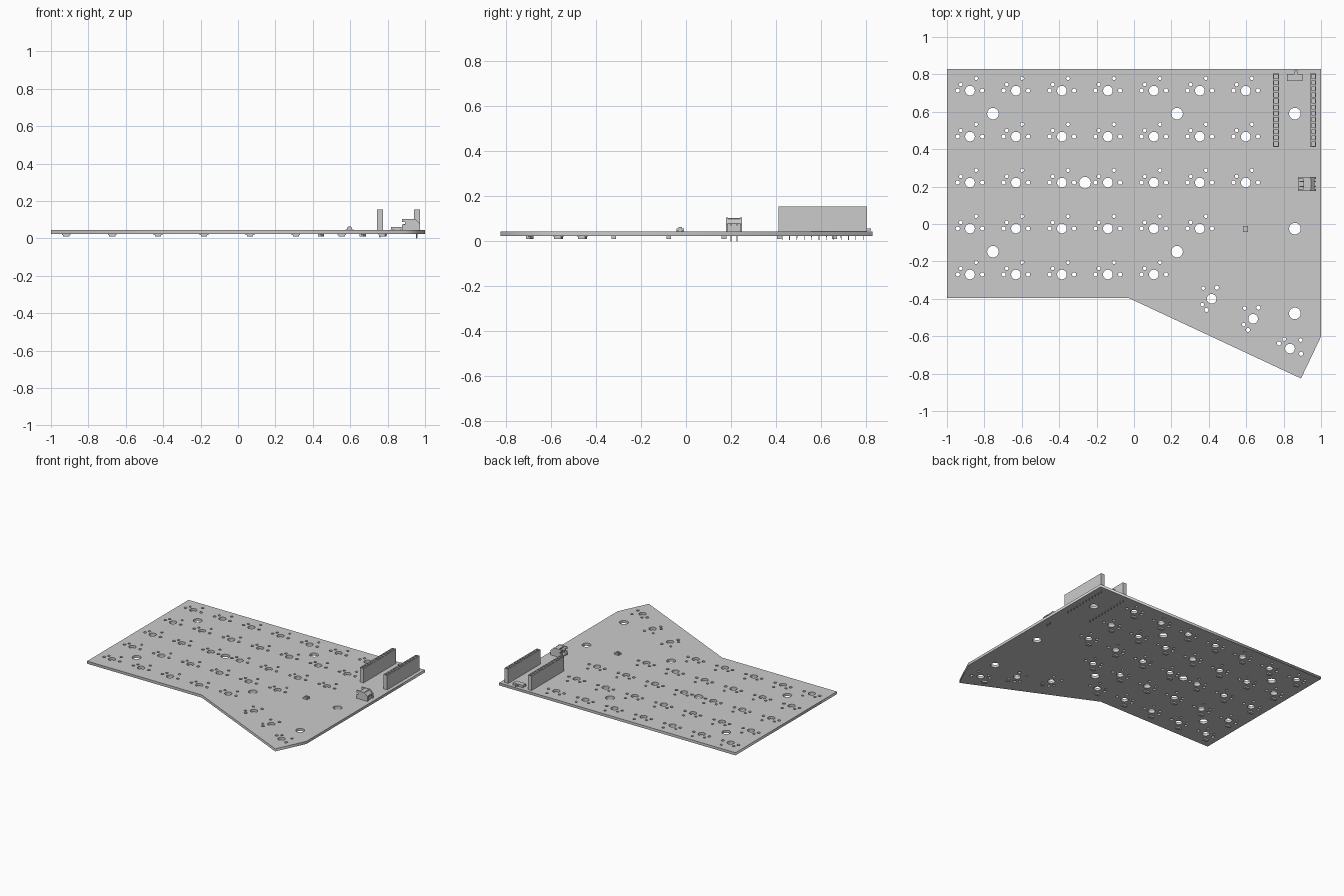
import bpy, bmesh
from math import sin, cos, pi, radians
from mathutils import Matrix, Vector

cube = bpy.data.objects.get("Cube")
if cube:
    bpy.data.objects.remove(cube, do_unlink=True)

grey = bpy.data.materials.new("plain grey")
grey.use_nodes = True
grey.diffuse_color = (0.6, 0.6, 0.6, 1)
grey.node_tree.nodes["Principled BSDF"].inputs["Base Color"].default_value = (0.6, 0.6, 0.6, 1)

MM = 0.0129             # one millimetre in model units
PITCH = 19.05 * MM      # key spacing
BOTTOM, TOP = 0.024, 0.044


def add_object(name, mesh):
    obj = bpy.data.objects.new(name, mesh)
    bpy.context.collection.objects.link(obj)
    mesh.materials.clear()
    mesh.materials.append(grey)
    return obj


def finish(name, bm):
    bmesh.ops.recalc_face_normals(bm, faces=bm.faces)
    mesh = bpy.data.meshes.new(name)
    bm.to_mesh(mesh)
    bm.free()
    return add_object(name, mesh)


def box(bm, x0, x1, y0, y1, z0, z1, place=Matrix()):
    size = Matrix.Diagonal((x1 - x0, y1 - y0, z1 - z0, 1))
    mid = Matrix.Translation(((x0 + x1) / 2, (y0 + y1) / 2, (z0 + z1) / 2))
    return bmesh.ops.create_cube(bm, size=1, matrix=place @ mid @ size)["verts"]


def prism(bm, profile, y0, y1):
    """Extrude an x-z outline along y."""
    face = bm.faces.new([bm.verts.new((x, y0, z)) for x, z in profile])
    new = bmesh.ops.extrude_face_region(bm, geom=[face])["geom"]
    bmesh.ops.translate(bm, vec=(0, y1 - y0, 0),
                        verts=[v for v in new if isinstance(v, bmesh.types.BMVert)])


# Key positions: a staggered count of columns per row, then three turned thumb keys
keys = []
for row, count in enumerate((7, 7, 7, 6, 5)):
    for col in range(count):
        keys.append((-0.877 + col * PITCH, 0.713 - row * PITCH, 0))
keys += [(0.415, -0.40, 65), (0.637, -0.507, 65), (0.834, -0.666, -25)]
key_frames = [Matrix.Translation((x, y, 0)) @ Matrix.Rotation(radians(a), 4, "Z")
              for x, y, a in keys]

# Circuit board: flat outline with round holes, given thickness
curve = bpy.data.curves.new("board_outline", "CURVE")
curve.dimensions = "2D"
curve.fill_mode = "BOTH"
curve.extrude = (TOP - BOTTOM) / 2


def loop(points):
    spline = curve.splines.new("POLY")
    spline.points.add(len(points) - 1)
    for p, (x, y) in zip(spline.points, points):
        p.co = (x, y, 0, 1)
    spline.use_cyclic_u = True


def hole(x, y, r, sides=24):
    loop([(x + r * cos(2 * pi * i / sides), y + r * sin(2 * pi * i / sides))
          for i in range(sides)])


loop([(-1, 0.83), (-1, -0.395), (-0.03, -0.395), (0.893, -0.826), (1, -0.602), (1, 0.83)])
# Switch holes: centre post, two side posts, two contacts
for frame in key_frames:
    for x, y, r in ((0, 0, 2), (-5.08, 0, 0.87), (5.08, 0, 0.87),
                    (-3.81, 2.54, 0.75), (2.54, 5.08, 0.75)):
        p = frame @ Vector((x * MM, y * MM, 0))
        hole(p.x, p.y, r * MM, 32 if r > 1 else 16)
# Mounting holes
for x, y in ((-0.754, 0.59), (0.23, 0.59), (0.86, 0.59), (-0.754, -0.148),
             (0.23, -0.148), (-0.262, 0.221), (0.86, -0.025), (0.86, -0.478)):
    hole(x, y, 0.031, 32)

outline = bpy.data.objects.new("board_outline", curve)
bpy.context.collection.objects.link(outline)
bpy.context.view_layer.update()
graph = bpy.context.evaluated_depsgraph_get()
mesh = bpy.data.meshes.new_from_object(outline.evaluated_get(graph))
bpy.data.objects.remove(outline, do_unlink=True)
board = add_object("circuit_board", mesh)
bm = bmesh.new()
bm.from_mesh(mesh)
bmesh.ops.remove_doubles(bm, verts=bm.verts, dist=1e-5)
bmesh.ops.recalc_face_normals(bm, faces=bm.faces)
bmesh.ops.translate(bm, vec=(0, 0, (TOP + BOTTOM) / 2), verts=bm.verts)
bm.to_mesh(mesh)
bm.free()

# Diodes on the underside, one per key
bm = bmesh.new()
for frame in key_frames:
    spot = frame @ Matrix.Translation((-0.042, -0.052, 0))
    box(bm, -0.017, 0.017, -0.0105, 0.0105, 0.011, BOTTOM - 0.001, spot)
    for s in (-1, 1):
        lead = sorted((s * 0.015, s * 0.023))
        box(bm, *lead, -0.004, 0.004, 0.019, BOTTOM, spot)
finish("diodes", bm)

# Two socket strips with recessed openings and solder tails
STEP = 2.54 * MM
for name, cx in (("left_socket_strip", 0.958), ("right_socket_strip", 0.759)):
    bm = bmesh.new()
    y0, y1 = 0.608 - 6 * STEP, 0.608 + 6 * STEP
    for i in range(12):
        box(bm, cx - 0.016, cx + 0.016, y0 + i * STEP, y0 + (i + 1) * STEP, TOP, 0.154)
    inner = [f for f in bm.faces if abs(f.normal.y) > 0.9
             and y0 + 0.001 < f.calc_center_median().y < y1 - 0.001]
    bmesh.ops.delete(bm, geom=inner, context="FACES_ONLY")
    bmesh.ops.remove_doubles(bm, verts=bm.verts, dist=1e-4)
    tops = [f for f in bm.faces if f.normal.z > 0.9]
    bmesh.ops.inset_individual(bm, faces=tops, thickness=0.009)
    floors = bmesh.ops.extrude_discrete_faces(bm, faces=tops)["faces"]
    bmesh.ops.translate(bm, vec=(0, 0, -0.05), verts=[v for f in floors for v in f.verts])
    for i in range(12):
        y = y0 + (i + 0.5) * STEP
        tail = box(bm, cx - 0.004, cx + 0.004, y - 0.0025, y + 0.0025, 0.005, TOP)
        for v in tail:
            if v.co.z < 0.01:
                v.co.x = cx + (v.co.x - cx) * 0.5
                v.co.y = y + (v.co.y - y) * 0.5
    finish(name, bm)

# Battery connector: notched side walls, floor, roof tongue, sloped back, two pins
bm = bmesh.new()
wall = [(0.877, TOP), (0.973, TOP), (0.973, 0.078), (0.945, 0.105), (0.877, 0.105),
        (0.877, 0.088), (0.892, 0.088), (0.892, 0.074), (0.877, 0.074)]
prism(bm, wall, 0.177, 0.187)
prism(bm, wall, 0.24, 0.25)
prism(bm, [(0.94, TOP), (0.965, TOP), (0.965, 0.08), (0.945, 0.1), (0.94, 0.1)], 0.187, 0.24)
box(bm, 0.88, 0.94, 0.187, 0.24, TOP, 0.054)
box(bm, 0.905, 0.94, 0.187, 0.24, 0.095, 0.104)
for y in (0.2, 0.227):
    box(bm, 0.885, 0.972, y - 0.003, y + 0.003, 0.07, 0.077)
    box(bm, 0.951, 0.957, y - 0.003, y + 0.003, 0, 0.05)
finish("battery_connector", bm)

# Slide switch with lever, end feet and terminals
bm = bmesh.new()
box(bm, 0.818, 0.902, 0.765, 0.803, TOP, 0.062)
box(bm, 0.857, 0.873, 0.803, 0.822, 0.049, 0.057)
for x in (0.815, 0.898):
    for y in (0.764, 0.794):
        box(bm, x, x + 0.008, y, y + 0.01, TOP, 0.048)
for x in (0.83, 0.869, 0.888):
    box(bm, x - 0.003, x + 0.003, 0.754, 0.766, TOP, 0.048)
finish("power_switch", bm)

# Small square button with terminals
bm = bmesh.new()
box(bm, 0.582, 0.61, -0.042, -0.01, TOP, 0.058)
box(bm, 0.588, 0.604, -0.034, -0.018, 0.058, 0.064)
for x in (0.575, 0.609):
    for y in (-0.039, -0.019):
        box(bm, x, x + 0.008, y, y + 0.006, TOP, 0.048)
finish("reset_button", bm)
